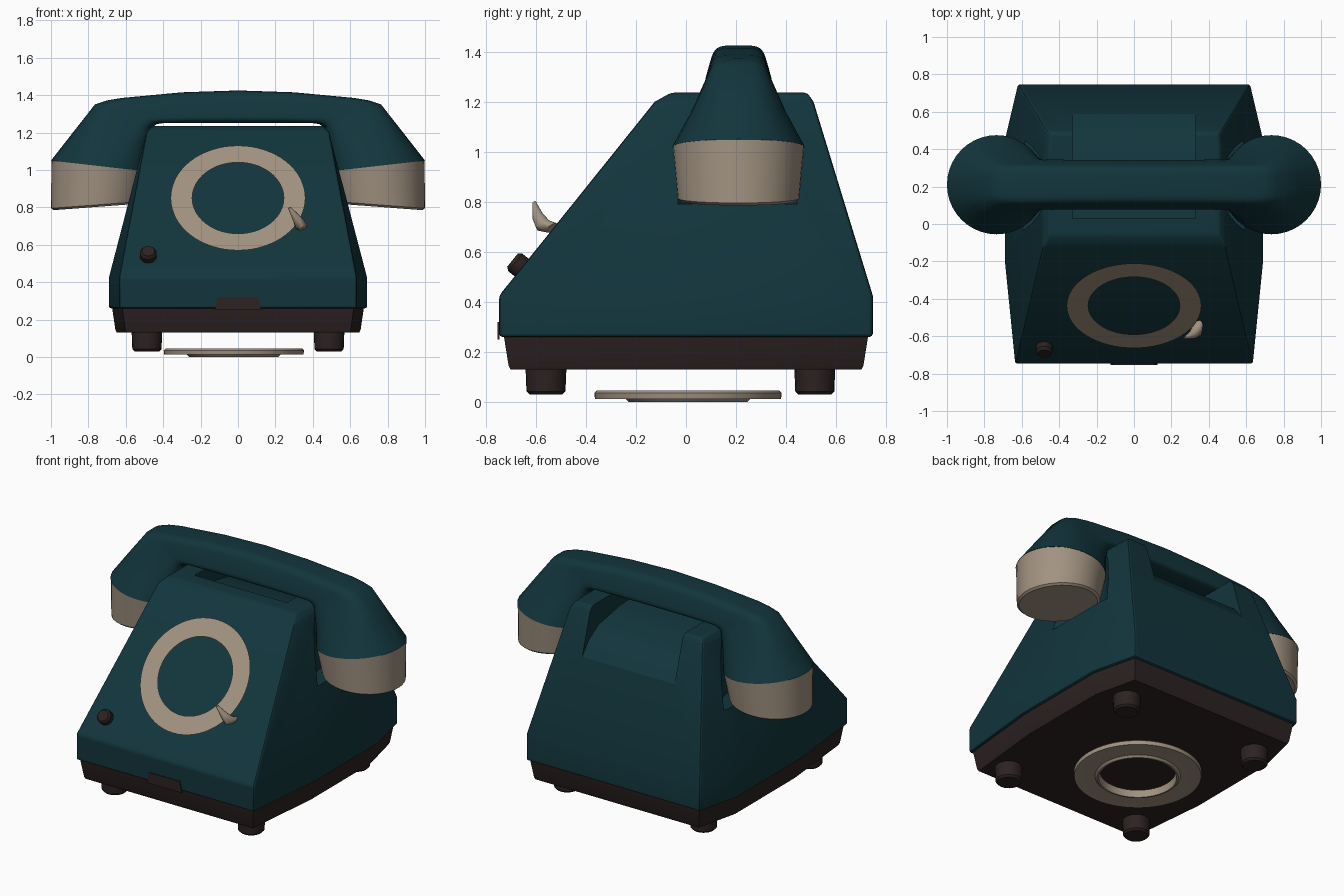
import bpy, bmesh, math
from mathutils import Vector

if "Cube" in bpy.data.objects:
    bpy.data.objects.remove(bpy.data.objects["Cube"])


def material(name, rgb):
    m = bpy.data.materials.new(name)
    m.diffuse_color = (*rgb, 1)
    m.use_nodes = True
    m.node_tree.nodes["Principled BSDF"].inputs["Base Color"].default_value = m.diffuse_color
    return m


TEAL = material("dark_teal", (0.006, 0.036, 0.046))
BEIGE = material("beige", (0.36, 0.29, 0.22))
BROWN = material("dark_brown", (0.026, 0.016, 0.016))


def finish(bm, name, mat, angle=30):
    bmesh.ops.recalc_face_normals(bm, faces=bm.faces)
    me = bpy.data.meshes.new(name)
    bm.to_mesh(me)
    bm.free()
    ob = bpy.data.objects.new(name, me)
    bpy.context.collection.objects.link(ob)
    if mat:
        me.materials.append(mat)
    smooth(ob, angle)
    return ob


def activate(ob):
    bpy.ops.object.select_all(action='DESELECT')
    ob.select_set(True)
    bpy.context.view_layer.objects.active = ob


def smooth(ob, angle=30):
    activate(ob)
    bpy.ops.object.shade_smooth_by_angle(angle=math.radians(angle))


def loft(name, rings, mat, caps=True, closed=False, angle=30):
    """Skin a list of equal-length point rings."""
    bm = bmesh.new()
    vs = [[bm.verts.new(p) for p in r] for r in rings]
    n = len(vs[0])
    pairs = list(zip(vs, vs[1:])) + ([(vs[-1], vs[0])] if closed else [])
    for a, b in pairs:
        for i in range(n):
            j = (i + 1) % n
            bm.faces.new((a[i], a[j], b[j], b[i]))
    if caps:
        bm.faces.new(vs[0])
        bm.faces.new(vs[-1])
    return finish(bm, name, mat, angle)


def circle(center, r, axis=(0, 0, 1), n=32):
    c, q = Vector(center), Vector(axis).to_track_quat('Z', 'Y')
    return [c + q @ Vector((r * math.cos(2 * math.pi * i / n),
                            r * math.sin(2 * math.pi * i / n), 0)) for i in range(n)]


def turned(name, center, axis, profile, mat, caps=True, closed=False, n=32):
    """Revolve (radius, height) pairs about an axis through center."""
    a = Vector(axis).normalized()
    return loft(name, [circle(Vector(center) + a * h, r, a, n) for r, h in profile],
                mat, caps, closed)


def prism(name, pts, to3d, lo, hi, mat):
    return loft(name, [[to3d(p, d) for p in pts] for d in (lo, hi)], mat)


def plan(z, half):
    """Horizontal ring, symmetric in x, from its right half front to back."""
    return [(x, y, z) for x, y in half] + [(-x, y, z) for x, y in reversed(half)]


def modify(ob, kind, **settings):
    activate(ob)
    m = ob.modifiers.new("mod", kind)
    for k, v in settings.items():
        setattr(m, k, v)
    bpy.ops.object.modifier_apply(modifier=m.name)


# Body shell
foot = [(.635, -.747), (.69, -.2), (.69, .45), (.62, .747)]
top = [(.49, -.125), (.487, .1), (.483, .35), (.475, .51)]
body = loft("body", [plan(.26, foot), plan(.425, foot), plan(1.2, top),
                     plan(1.236, [(.455, -.06), (.455, .1), (.455, .35), (.45, .485)])], TEAL)
modify(body, 'BEVEL', width=.012, segments=2, limit_method='ANGLE',
       angle_limit=math.radians(25))

# Carrying recess at the back and hollows beside the cups
cutters = [prism("recess_cutter",
                 [(.03, 1.4), (.03, 1.14), (.2, 1.13), (.42, 1.09), (.52, 1.03),
                  (.588, .945), (.75, .9), (.75, 1.4)],
                 lambda p, d: (d, p[0], p[1]), -.33, .33, None)]
for s in (-1, 1):
    cutters.append(turned("cup_cutter", (s * .75, .21, 0), (0, 0, 1),
                          [(.29, .79), (.29, 1.5)], None))
for c in cutters:
    c.hide_render = True
    modify(body, 'BOOLEAN', operation='DIFFERENCE', solver='EXACT', object=c)
    bpy.data.objects.remove(c)
body.data.materials.clear()
body.data.materials.append(TEAL)
smooth(body)

# Base plate with front tab
scaled = lambda k: [(x * k, y * k) for x, y in foot]
loft("base", [plan(.13, scaled(.94)), plan(.145, scaled(.95)), plan(.262, scaled(.975))], BROWN)
prism("front_tab", [(-.125, .25), (.125, .25), (.11, .32), (-.11, .32)],
      lambda p, d: (p[0], d, p[1]), -.753, -.745, BROWN)

# Feet
for x in (-.487, .487):
    for y in (-.56, .515):
        turned("foot", (x, y, 0), (0, 0, 1),
               [(.066, .03), (.078, .042), (.082, .14)], BROWN, n=24)

# Loose ring under the base
turned("lower_ring", (-.022, .008, 0), (0, 0, 1),
       [(.375, .036), (.365, .045), (.222, .045), (.228, 0), (.238, 0),
        (.25, .012), (.355, .014), (.372, .012)], BEIGE, caps=False, closed=True, n=64)

# Dial ring floating over the sloped front
slope = Vector((0, -.78, .63)).normalized()
turned("dial_ring", (0, -.437, .85), slope, [(.245, 0), (.36, 0)], BEIGE, caps=False, n=64)

# Finger stop
stop = []
for p, w in (((.345, -.535, .695), .028), ((.335, -.57, .705), .032),
             ((.315, -.592, .74), .024), ((.275, -.607, .797), .008)):
    stop.append(circle(p, w, (-.45, -.45, .7), 10))
loft("finger_stop", stop, BEIGE, angle=50)

# Front knob
turned("knob", (-.48, -.655, .535), slope,
       [(.036, -.03), (.045, .0), (.045, .035), (.034, .05)], BROWN, n=24)


# Handset: each section spans an upper and a lower (x, z) point
def section(t, b, w_top, w_bot, e, s=1, n=40):
    ring = []
    for i in range(n):
        a = 2 * math.pi * i / n
        c, d = (math.copysign(abs(f) ** e, f) for f in (math.cos(a), math.sin(a)))
        k = (c + 1) / 2
        ring.append((s * (b[0] + (t[0] - b[0]) * k),
                     .21 + d * (w_bot + (w_top - w_bot) * k),
                     b[1] + (t[1] - b[1]) * k))
    return ring


half = [((.3, 1.415), (.25, 1.25), .095, .145, .4),
        ((.62, 1.385), (.4, 1.25), .1, .145, .4),
        ((.7, 1.372), (.435, 1.245), .1, .145, .42),
        ((.765, 1.35), (.46, 1.225), .11, .15, .48),
        ((.885, 1.197), (.475, 1.12), .175, .205, .75),
        ((1.0, 1.05), (.47, .99), .265, .265, 1)]
loft("handset", [section(*h, s=-1) for h in reversed(half)]
     + [section((0, 1.425), (0, 1.25), .095, .145, .4)]
     + [section(*h) for h in half], TEAL, angle=35)

# Ear and mouth cups
for s, name in ((-1, "ear_cup"), (1, "mouth_cup")):
    loft(name, [section(t, b, w, w, 1, s) for t, b, w in (
        ((.998, 1.05), (.472, .99), .263),
        ((.999, .795), (.51, .832), .243),
        ((.985, .785), (.525, .82), .23))], BEIGE)

# Rest the lower ring on the ground plane
bpy.ops.object.select_all(action='DESELECT')
